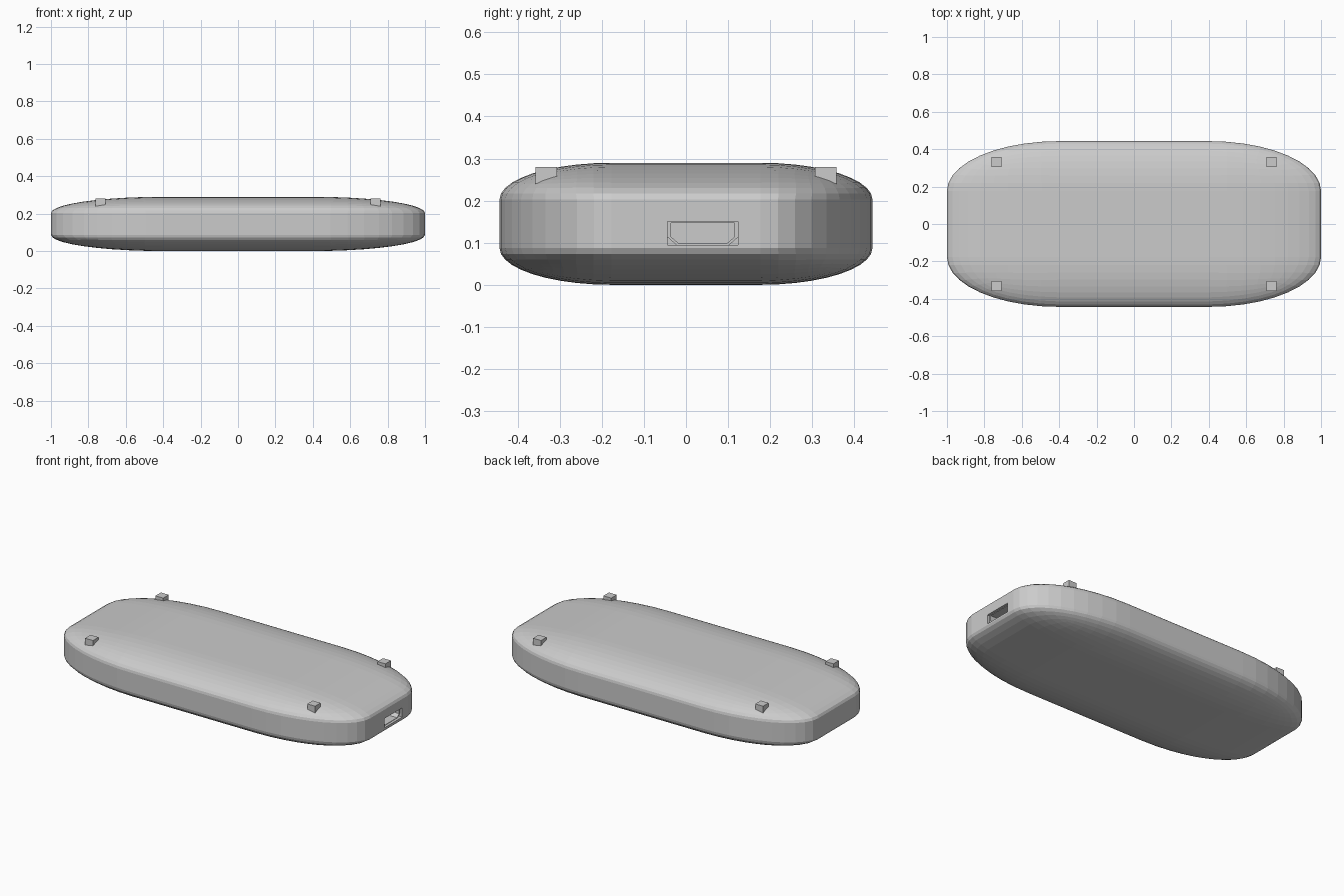
import bpy, bmesh

if "Cube" in bpy.data.objects:
    bpy.data.objects.remove(bpy.data.objects["Cube"])

HALF = (1.0, 0.443, 0.145)          # half sizes of the case
PORT_Y, PORT_Z = 0.04, 0.1225       # centre of the socket opening
PORT_W, PORT_H = 0.168, 0.055
DEPTH = 0.14

grey = bpy.data.materials.new("light grey plastic")
grey.diffuse_color = (0.6, 0.6, 0.6, 1)
grey.use_nodes = True
grey.node_tree.nodes["Principled BSDF"].inputs["Base Color"].default_value = grey.diffuse_color


def link(name, bm):
    bmesh.ops.recalc_face_normals(bm, faces=bm.faces[:])
    mesh = bpy.data.meshes.new(name)
    bm.to_mesh(mesh)
    bm.free()
    mesh.materials.append(grey)
    ob = bpy.data.objects.new(name, mesh)
    bpy.context.collection.objects.link(ob)
    return ob


def box(name, center, size):
    bm = bmesh.new()
    bmesh.ops.create_cube(bm, size=1)
    for v in bm.verts:
        v.co = [c + s * p for c, s, p in zip(center, size, v.co)]
    return link(name, bm)


# Case: a rounded cube stretched into a flat pebble
bm = bmesh.new()
bmesh.ops.create_cube(bm, size=2)
bmesh.ops.bevel(bm, geom=bm.edges[:], offset=0.6, offset_type='OFFSET',
                segments=10, profile=0.5, affect='EDGES')
for v in bm.verts:
    v.co = [h * p for h, p in zip(HALF, v.co)]
    v.co.z += HALF[2]
case = link("case", bm)

# Socket opening cut into the right end
cutter = box("socket_cutter", (1.0, PORT_Y, PORT_Z), (2 * DEPTH, PORT_W, PORT_H))
cutter.hide_render = True
cut = case.modifiers.new("socket opening", 'BOOLEAN')
cut.operation = 'DIFFERENCE'
cut.solver = 'EXACT'
cut.object = cutter
bpy.context.view_layer.objects.active = case
bpy.ops.object.modifier_apply(modifier=cut.name)
bpy.data.objects.remove(cutter)

# Socket shell: thin sleeve with chamfered lower corners inside the opening
w, h = PORT_W / 2, PORT_H / 2
outer = [(-w, h), (w, h), (w, -h / 3), (w * 0.75, -h), (-w * 0.75, -h), (-w, -h / 3)]
bm = bmesh.new()
rings = []
for x, k in ((0.985, 1.0), (0.985, 0.9), (1.0 - DEPTH, 0.9), (1.0 - DEPTH, 1.0)):
    rings.append([bm.verts.new((x, PORT_Y + y * k, PORT_Z + z * k)) for y, z in outer])
for a, b in zip(rings, rings[1:] + rings[:1]):
    for i in range(6):
        j = (i + 1) % 6
        bm.faces.new((a[i], a[j], b[j], b[i]))
link("socket_shell", bm)

# Four small square pegs standing on the rounded top
for sx, side in ((-1, "left"), (1, "right")):
    for sy, end in ((-1, "front"), (1, "back")):
        box(f"peg_{end}_{side}", (sx * 0.735, sy * 0.332, 0.24), (0.052, 0.052, 0.08))
